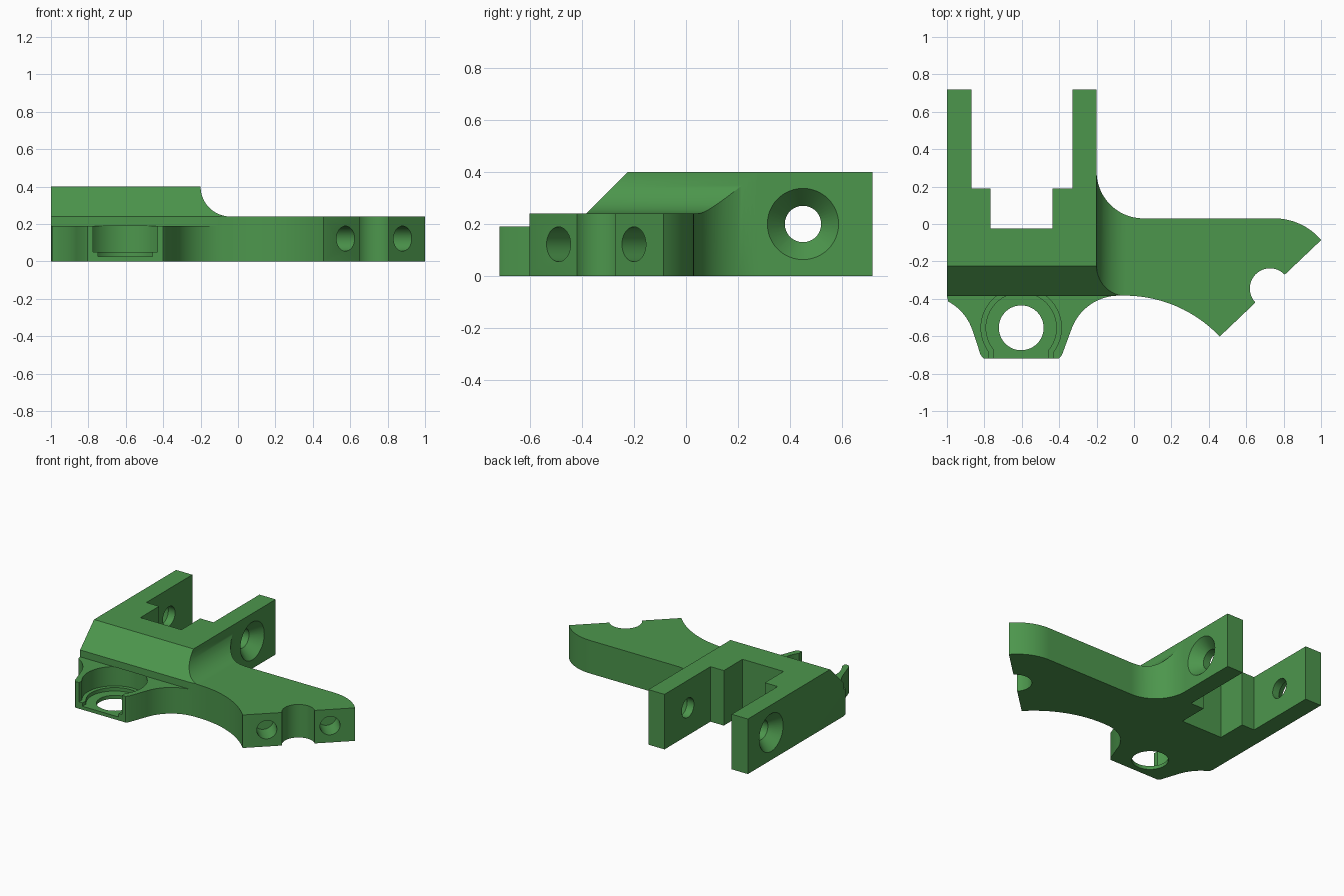
import bpy, bmesh, math
from mathutils import Matrix, Vector

if "Cube" in bpy.data.objects:
    bpy.data.objects.remove(bpy.data.objects["Cube"])

green = bpy.data.materials.new("green plastic")
green.diffuse_color = (0.073, 0.305, 0.073, 1)
green.use_nodes = True
green.node_tree.nodes["Principled BSDF"].inputs["Base Color"].default_value = green.diffuse_color


def arc(cx, cy, r, a0, a1, n=20):
    """Points on an arc, angles in degrees."""
    return [(cx + r * math.cos(math.radians(a0 + (a1 - a0) * i / n)),
             cy + r * math.sin(math.radians(a0 + (a1 - a0) * i / n))) for i in range(n + 1)]


def finish(bm, name):
    bmesh.ops.recalc_face_normals(bm, faces=bm.faces)
    me = bpy.data.meshes.new(name)
    bm.to_mesh(me)
    bm.free()
    me.materials.append(green)
    ob = bpy.data.objects.new(name, me)
    bpy.context.collection.objects.link(ob)
    return ob


def prism(name, pts, to3d, depth):
    """Extrude a 2D profile, placed by to3d(u, v), along the depth vector."""
    bm = bmesh.new()
    face = bm.faces.new([bm.verts.new(to3d(u, v)) for u, v in pts])
    ext = bmesh.ops.extrude_face_region(bm, geom=[face])
    bmesh.ops.translate(bm, vec=depth, verts=[g for g in ext["geom"] if isinstance(g, bmesh.types.BMVert)])
    return finish(bm, name)


def cone(name, start, end, r0, r1, seg=48):
    a, b = Vector(start), Vector(end)
    rot = (b - a).to_track_quat('Z', 'Y').to_matrix().to_4x4()
    bm = bmesh.new()
    bmesh.ops.create_cone(bm, cap_ends=True, segments=seg, radius1=r0, radius2=r1,
                          depth=(b - a).length, matrix=Matrix.Translation((a + b) / 2) @ rot)
    return finish(bm, name)


def box(name, lo, hi):
    return prism(name, [(lo[0], lo[1]), (hi[0], lo[1]), (hi[0], hi[1]), (lo[0], hi[1])],
                 lambda u, v: (u, v, lo[2]), (0, 0, hi[2] - lo[2]))


# Plan outline: fork block, side arm with curved flanks, ring lug at the front
end = math.degrees(math.acos(0.255 / 0.27))
outline = [(-1, 0.718), (-1, -0.385)]
outline += arc(-1.12, -0.653, 0.27, 62, end, 12)
outline += [(-0.82, -0.70), (-0.805, -0.718), (-0.40, -0.718), (-0.385, -0.70)]
outline += arc(-0.08, -0.653, 0.27, 180 - end, 90, 16)
outline += arc(-0.05, -1.083, 0.70, 90, 43.5, 24)
outline += [(0.46, -0.60)]
outline += arc(0.75, -0.30, 0.33, 40.5, 90, 16)
outline += arc(0.05, 0.28, 0.25, 270, 180, 24)
outline += [(-0.2, 0.718)]
body = prism("bracket_body", outline, lambda u, v: (u, v, 0), (0, 0, 0.40))

cutters = []

# Step down to the arm with a concave fillet
cutters.append(prism("arm_top_cutter",
                     [(-0.2, 0.5)] + arc(-0.04, 0.40, 0.16, 180, 270, 24) + [(1.2, 0.24), (1.2, 0.5)],
                     lambda u, v: (u, -0.9, v), (0, 1.8, 0)))

# Front chamfer of the block and lower top of the lug
cutters.append(prism("front_cutter",
                     [(-0.9, 0.19), (-0.385, 0.19), (-0.385, 0.24), (-0.165, 0.46), (-0.9, 0.46)],
                     lambda u, v: (-1.1, u, v), (1.055, 0, 0)))

# Stepped fork slot
cutters.append(box("wide_slot_cutter", (-0.87, 0.19, -0.1), (-0.33, 0.9, 0.6)))
cutters.append(box("narrow_slot_cutter", (-0.767, -0.025, -0.1), (-0.437, 0.5, 0.6)))

# Stepped round pocket in the lug, open to the front
for name, r, half, z in (("pocket", 0.215, 0.173, 0.05), ("groove", 0.188, 0.145, 0.025)):
    cutters.append(cone(name + "_cutter", (-0.603, -0.555, z), (-0.603, -0.555, 0.19), r, r, 64))
    cutters.append(box(name + "_mouth_cutter", (-0.603 - half, -0.8, z), (-0.603 + half, -0.6, 0.195)))
cutters.append(cone("lug_hole_cutter", (-0.603, -0.555, -0.1), (-0.603, -0.555, 0.15), 0.12, 0.12))

# Cross bore through the fork, countersunk on both outer faces
cutters.append(cone("bore_cutter", (-1.2, 0.45, 0.2), (0, 0.45, 0.2), 0.07, 0.07))
cutters.append(cone("right_sink_cutter", (-0.19, 0.45, 0.2), (-0.28, 0.45, 0.2), 0.146, 0.066))
cutters.append(cone("left_sink_cutter", (-1.01, 0.45, 0.2), (-0.92, 0.45, 0.2), 0.146, 0.066))

# Round notch and two blind holes on the slanted arm end
cutters.append(cone("notch_cutter", (0.727, -0.345, -0.1), (0.727, -0.345, 0.5), 0.108, 0.108))
inward = Vector((-0.69, 0.723, 0))
for x, y in ((0.575, -0.49), (0.88, -0.20)):
    p = Vector((x, y, 0.122))
    cutters.append(cone("screw_hole_cutter", p - inward * 0.1, p + inward * 0.15, 0.067, 0.067, 32))

# Apply all cuts
bpy.context.view_layer.objects.active = body
for c in cutters:
    m = body.modifiers.new("cut", 'BOOLEAN')
    m.operation = 'DIFFERENCE'
    m.solver = 'EXACT'
    m.object = c
    bpy.ops.object.modifier_apply(modifier=m.name)
    bpy.data.objects.remove(c)

bpy.ops.object.select_all(action='DESELECT')
body.select_set(True)
bpy.ops.object.shade_smooth_by_angle(angle=math.radians(25))
